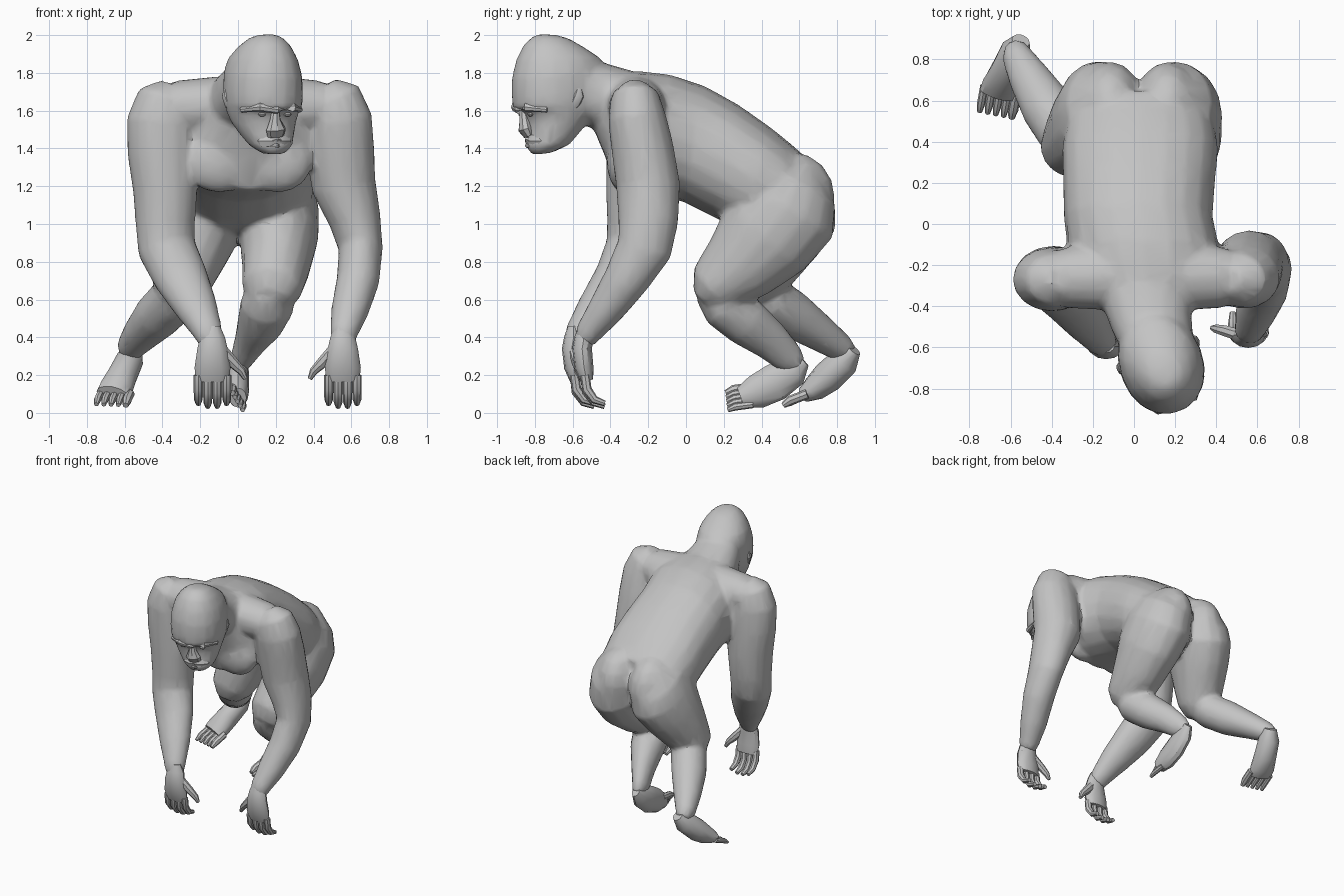
import bpy, bmesh, math
from mathutils import Vector, Matrix

cube = bpy.data.objects.get("Cube")
if cube:
    bpy.data.objects.remove(cube, do_unlink=True)

grey = bpy.data.materials.new("warm_grey")
grey.use_nodes = True
COLOUR = (0.55, 0.55, 0.55, 1)
grey.diffuse_color = COLOUR
grey.node_tree.nodes["Principled BSDF"].inputs["Base Color"].default_value = COLOUR


def loft(bm, rings, n, p=1):
    """Skin a list of (centre, u, v) rings and cap the ends."""
    loops = []
    for c, u, v in rings:
        loop = []
        for i in range(n):
            a = 2 * math.pi * i / n
            ca, sa = math.cos(a), math.sin(a)
            loop.append(bm.verts.new(c + u * math.copysign(abs(ca) ** p, ca)
                                     + v * math.copysign(abs(sa) ** p, sa)))
        loops.append(loop)
    for a, b in zip(loops, loops[1:]):
        for i in range(n):
            j = (i + 1) % n
            bm.faces.new((a[i], a[j], b[j], b[i]))
    bm.faces.new(loops[0][::-1])
    bm.faces.new(loops[-1])


def sections(bm, secs, n=20, p=0.9):
    """Rings from (x, y1, z1, y2, z2, half_width): two profile points and a width."""
    rings = []
    for x, y1, z1, y2, z2, w in secs:
        a, b = Vector((x, y1, z1)), Vector((x, y2, z2))
        rings.append(((a + b) / 2, Vector((w, 0, 0)), (a - b) / 2))
    loft(bm, rings, n, p)


def tube(bm, pts, n=16):
    """Rings square to a path of (x, y, z, side_radius, depth_radius)."""
    rings = []
    for i, q in enumerate(pts):
        t = (Vector(pts[min(i + 1, len(pts) - 1)][:3]) - Vector(pts[max(i - 1, 0)][:3])).normalized()
        ref = Vector((0, 1, 0)) if abs(t.x) > 0.85 else Vector((1, 0, 0))
        u = (ref - t * ref.dot(t)).normalized()
        rings.append((Vector(q[:3]), u * q[3], t.cross(u) * q[4]))
    loft(bm, rings, n)


def ball(bm, centre, radii, seg=16):
    m = Matrix.Translation(centre) @ Matrix.Diagonal((*radii, 1))
    bmesh.ops.create_uvsphere(bm, u_segments=seg, v_segments=seg // 2, radius=1, matrix=m)


def turn_head(bm):
    """Turn head parts, built facing straight ahead, towards the left."""
    bmesh.ops.transform(bm, verts=bm.verts, matrix=Matrix.Translation((.122, -.65, 0))
                        @ Matrix.Rotation(math.radians(20), 4, 'Z') @ Matrix.Translation((0, .65, 0)))


def finish(bm, name, angle=35, blend=False):
    bmesh.ops.recalc_face_normals(bm, faces=bm.faces)
    me = bpy.data.meshes.new(name)
    bm.to_mesh(me)
    bm.free()
    ob = bpy.data.objects.new(name, me)
    bpy.context.collection.objects.link(ob)
    bpy.ops.object.select_all(action='DESELECT')
    ob.select_set(True)
    bpy.context.view_layer.objects.active = ob
    if blend:
        # Fuse overlapping muscles into one skin, then thin it out
        r = ob.modifiers.new("fuse", 'REMESH')
        r.mode, r.voxel_size = 'VOXEL', 0.016
        s = ob.modifiers.new("soften", 'SMOOTH')
        s.factor, s.iterations = 0.5, 8
        d = ob.modifiers.new("thin", 'DECIMATE')
        d.ratio = 0.12
        for m in ("fuse", "soften", "thin"):
            bpy.ops.object.modifier_apply(modifier=m)
    ob.data.materials.clear()
    ob.data.materials.append(grey)
    bpy.ops.object.shade_smooth_by_angle(angle=math.radians(angle))


# ---- Body: skull, torso, neck, shoulders, arms and legs fused together
bm = bmesh.new()
sections(bm, [
    (.02, -.83, 1.365, -.72, 1.38, .06), (.02, -.86, 1.41, -.63, 1.42, .115),
    (.01, -.85, 1.47, -.575, 1.48, .145), (0, -.855, 1.54, -.52, 1.54, .172),
    (0, -.875, 1.59, -.47, 1.60, .19), (0, -.925, 1.615, -.45, 1.64, .20),
    (0, -.93, 1.68, -.43, 1.72, .205), (0, -.93, 1.77, -.43, 1.82, .20),
    (0, -.905, 1.87, -.45, 1.88, .178), (0, -.865, 1.95, -.54, 1.935, .135),
    (0, -.815, 1.995, -.62, 1.98, .085), (0, -.78, 2.005, -.69, 2.0, .04)], n=18, p=0.95)
turn_head(bm)
# Torso
sections(bm, [
    (.08, -.47, 1.78, -.50, 1.53, .13), (.07, -.38, 1.80, -.43, 1.36, .23),
    (.07, -.25, 1.81, -.37, 1.18, .35), (.05, -.08, 1.79, -.20, 1.15, .37),
    (.02, .10, 1.73, -.02, 1.12, .362), (.025, .28, 1.63, .14, 1.04, .37),
    (.03, .45, 1.51, .28, .97, .38), (.03, .56, 1.42, .42, .92, .36),
    (.03, .65, 1.34, .58, .92, .25)])
# Neck
sections(bm, [
    (.06, -.28, 1.81, -.36, 1.38, .25), (.07, -.42, 1.85, -.44, 1.49, .21),
    (.09, -.52, 1.885, -.53, 1.52, .195), (.11, -.62, 1.92, -.62, 1.54, .165)])
# Shoulder girdle
tube(bm, [(-.50, -.25, 1.59, .08, .08), (-.32, -.26, 1.62, .15, .14), (.07, -.26, 1.63, .17, .17),
          (.42, -.26, 1.62, .15, .14), (.62, -.25, 1.59, .08, .08)])
# Chest muscles
for x in (-.10, .21):
    ball(bm, (x, -.33, 1.33), (.185, .09, .165))
# Buttocks
for x in (-.115, .165):
    ball(bm, (x, .565, 1.14), (.165, .225, .24))
# Left arm
tube(bm, [(.46, -.27, 1.725, .07, .07), (.50, -.27, 1.675, .15, .13), (.53, -.26, 1.56, .18, .155),
          (.542, -.23, 1.40, .18, .165), (.56, -.20, 1.20, .172, .17), (.62, -.20, 1.02, .138, .16),
          (.65, -.22, .87, .118, .148), (.635, -.32, .70, .114, .12), (.592, -.43, .54, .1, .095),
          (.56, -.52, .42, .074, .07), (.56, -.54, .37, .06, .05)])
# Right arm
tube(bm, [(-.35, -.26, 1.725, .07, .07), (-.38, -.27, 1.675, .15, .13), (-.40, -.27, 1.55, .19, .155),
          (-.40, -.265, 1.38, .187, .158), (-.385, -.265, 1.18, .172, .16), (-.385, -.27, 1.0, .158, .148),
          (-.377, -.29, .87, .155, .138), (-.305, -.37, .72, .145, .115), (-.222, -.48, .56, .115, .095),
          (-.16, -.57, .43, .08, .07), (-.14, -.60, .37, .065, .05)])
# Left thigh and shin
tube(bm, [(.18, .655, 1.31, .08, .08), (.19, .58, 1.21, .19, .24), (.208, .525, 1.07, .222, .29),
          (.217, .42, .93, .21, .27), (.202, .285, .78, .182, .212), (.18, .145, .66, .16, .15),
          (.17, .09, .60, .10, .07)])
tube(bm, [(.16, .12, .66, .10, .09), (.155, .20, .57, .145, .128), (.12, .32, .48, .125, .13),
          (.065, .45, .38, .085, .105), (.02, .545, .29, .06, .085), (.01, .60, .25, .04, .05)])
# Right thigh and shin
tube(bm, [(-.13, .655, 1.31, .08, .08), (-.14, .58, 1.21, .19, .24), (-.16, .525, 1.07, .222, .285),
          (-.215, .475, .93, .205, .245), (-.27, .41, .78, .178, .19), (-.31, .36, .66, .152, .145),
          (-.325, .33, .58, .08, .08)])
tube(bm, [(-.32, .36, .66, .10, .10), (-.34, .45, .60, .135, .128), (-.425, .57, .515, .128, .125),
          (-.515, .72, .415, .10, .095), (-.57, .82, .345, .075, .075), (-.58, .87, .31, .05, .05)])
finish(bm, "body", 30, blend=True)

# ---- Face: brow, eyes, nose, muzzle and lips
bm = bmesh.new()
tube(bm, [(-.165, -.80, 1.605, .015, .015), (-.09, -.89, 1.62, .02, .025), (0, -.905, 1.605, .018, .022),
          (.09, -.89, 1.62, .02, .025), (.165, -.80, 1.605, .015, .015)], 8)
tube(bm, [(0, -.875, 1.61, .018, .02), (0, -.868, 1.55, .03, .028), (.005, -.868, 1.50, .055, .033),
          (.01, -.85, 1.465, .045, .02)], 8)
ball(bm, (.015, -.79, 1.44), (.105, .072, .058), 12)
for z, w in ((1.448, .07), (1.415, .055)):
    tube(bm, [(.015 - w, -.82, z - .008, .01, .01), (.015, -.858, z, .014, .012),
              (.015 + w, -.82, z - .008, .01, .01)], 6)
for s in (-1, 1):
    ball(bm, (s * .072, -.862, 1.58), (.022, .014, .012), 8)
turn_head(bm)
finish(bm, "face", 30)

# ---- Ears: small and close to the skull
bm = bmesh.new()
for s in (-1, 1):
    tube(bm, [(s * .17, -.67, 1.60, .012, .015), (s * .188, -.65, 1.64, .016, .028),
              (s * .197, -.635, 1.68, .016, .03), (s * .192, -.63, 1.715, .01, .015)], 8)
turn_head(bm)
finish(bm, "ears")


# ---- Hands: palm, four curled fingers and a thumb on the inner side
def hand(name, x, y, inner):
    bm = bmesh.new()
    tube(bm, [(x, y, .46, .04, .03), (x, y, .40, .066, .05), (x, y - .01, .34, .08, .052),
              (x, y, .24, .095, .05), (x, y + .015, .17, .088, .034)], 12)
    for i in range(4):
        fx = x + (i - 1.5) * .05
        drop = .015 if i in (1, 2) else 0
        tube(bm, [(fx, y + .005, .20, .025, .025), (fx, y + .015, .125 - drop, .025, .026),
                  (fx, y + .055, .07 - drop, .023, .022), (fx, y + .11, .05 - drop, .015, .015)], 8)
    tube(bm, [(x + inner * .04, y, .34, .035, .03), (x + inner * .11, y + .02, .265, .03, .028),
              (x + inner * .155, y + .03, .22, .022, .022), (x + inner * .175, y + .035, .18, .012, .012)], 8)
    finish(bm, name)


hand("left_hand", .555, -.54, -1)
hand("right_hand", -.135, -.595, 1)


# ---- Feet: arched sole from heel to ball, with five toes fanned along a row
def foot(name, path, first, last, step):
    bm = bmesh.new()
    tube(bm, path, 12)
    a, b, d = Vector(first), Vector(last), Vector(step)
    for i in range(5):
        q, r = a.lerp(b, i / 4), .026 if i == 0 else .02
        mid, tip = q + d * .55 + Vector((0, 0, .008)), q + d
        tube(bm, [(*(q - d * .5), r, r), (*mid, r, r), (*tip, r * .6, r * .6)], 8)
    finish(bm, name)


foot("left_foot", [(.01, .625, .275, .03, .035), (.005, .57, .225, .052, .085), (0, .47, .16, .057, .10),
                   (0, .37, .11, .058, .09), (0, .29, .08, .045, .055)],
     (-.03, .30, .125), (.025, .31, .035), (0, -.09, -.02))
foot("right_foot", [(-.55, .89, .335, .045, .04), (-.575, .84, .275, .075, .08), (-.615, .75, .19, .08, .085),
                    (-.645, .68, .13, .092, .068), (-.665, .63, .10, .088, .045)],
     (-.58, .60, .08), (-.735, .63, .085), (-.015, -.085, -.04))
